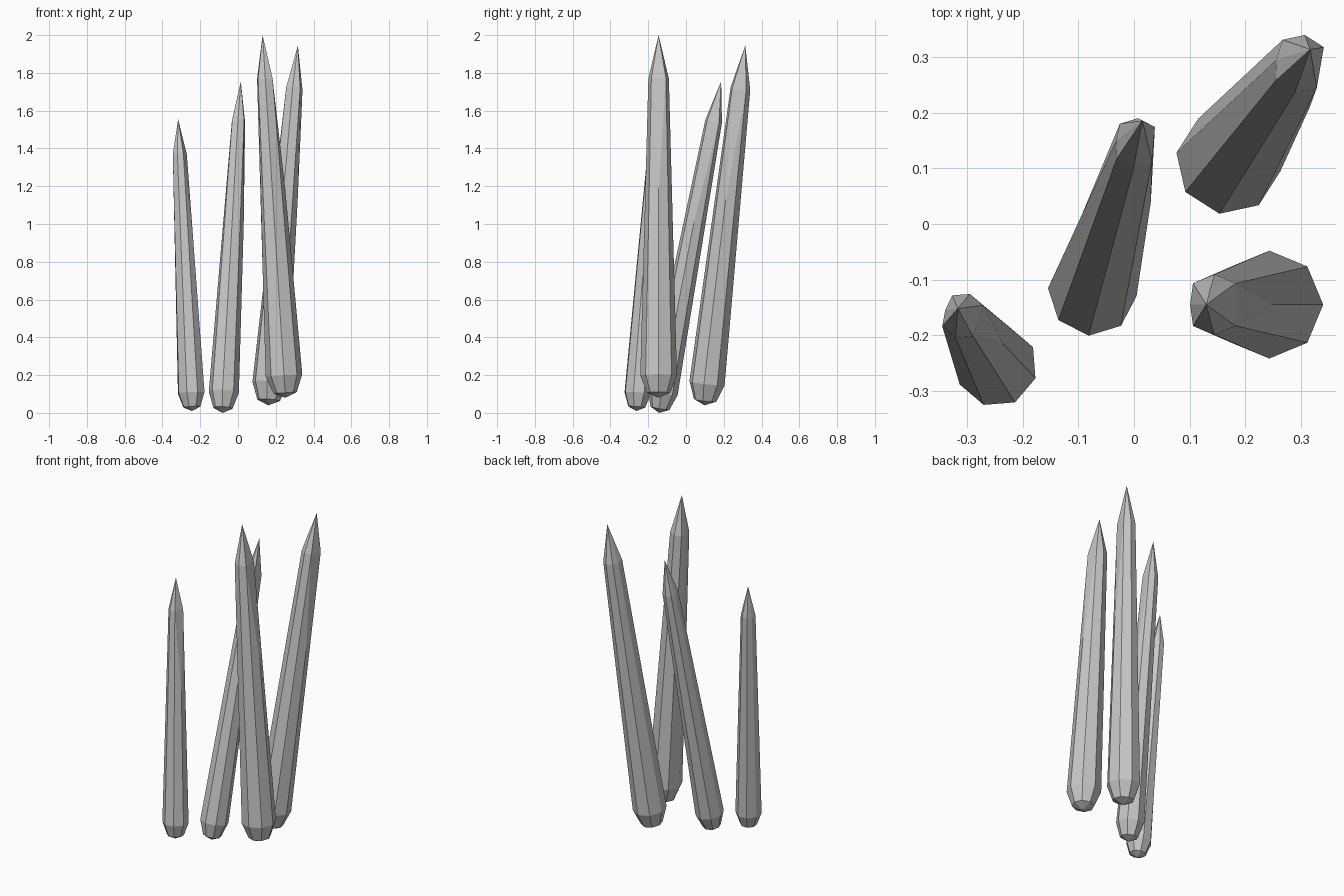
import bpy
import bmesh
from math import cos, sin, radians, tau
from mathutils import Vector

cube = bpy.data.objects.get("Cube")
if cube:
    bpy.data.objects.remove(cube, do_unlink=True)

stone = bpy.data.materials.new("stone_grey")
stone.use_nodes = True
grey = (0.58, 0.58, 0.58, 1)
stone.diffuse_color = grey
stone.node_tree.nodes["Principled BSDF"].inputs["Base Color"].default_value = grey

SIDES = 8


def spike(name, foot, tip, radius, turn):
    """Tapered octagonal shard from its foot point to its tip."""
    foot, tip = Vector(foot), Vector(tip)
    axis = tip - foot
    length = axis.length
    rot = Vector((0, 0, 1)).rotation_difference(axis)
    bm = bmesh.new()

    def point(i, t, r):
        a = tau * i / SIDES + radians(turn)
        local = Vector((r * radius * cos(a), r * radius * sin(a), t * length))
        return bm.verts.new(foot + rot @ local)

    base = [point(i, 0.014, 0.64) for i in range(SIDES)]
    belly = [point(i, 0.062, 1.0) for i in range(SIDES)]
    # One shoulder corner sits low, where a flat facet is cut into the shard
    shoulder = [point(0, 0.57, 0.71)]
    for i in range(1, SIDES):
        shoulder.append(point(i, 0.88, 0.45 if i == 4 else 0.56))
    bottom, top = bm.verts.new(foot), bm.verts.new(tip)

    for i in range(SIDES):
        j = (i + 1) % SIDES
        bm.faces.new((bottom, base[j], base[i]))
        bm.faces.new((base[i], base[j], belly[j], belly[i]))
        bm.faces.new((belly[i], belly[j], shoulder[j], shoulder[i]))
    # Pointed cap and the cut facet
    rim = shoulder[1:]
    for a, b in zip(rim, rim[1:] + rim[:1]):
        bm.faces.new((a, b, top))
    bm.faces.new((shoulder[0], rim[0], rim[-1]))

    bmesh.ops.recalc_face_normals(bm, faces=bm.faces[:])
    mesh = bpy.data.meshes.new(name)
    bm.to_mesh(mesh)
    bm.free()
    mesh.materials.append(stone)
    obj = bpy.data.objects.new(name, mesh)
    bpy.context.collection.objects.link(obj)


spike("short_spike", (-0.243, -0.262, 0.01), (-0.317, -0.152, 1.555), 0.074, -18)
spike("middle_spike", (-0.081, -0.143, 0.0), (0.015, 0.186, 1.755), 0.08, -5)
spike("back_spike", (0.16, 0.098, 0.04), (0.317, 0.314, 1.945), 0.095, -10)
spike("tall_spike", (0.251, -0.145, 0.08), (0.13, -0.145, 2.0), 0.097, 0)
